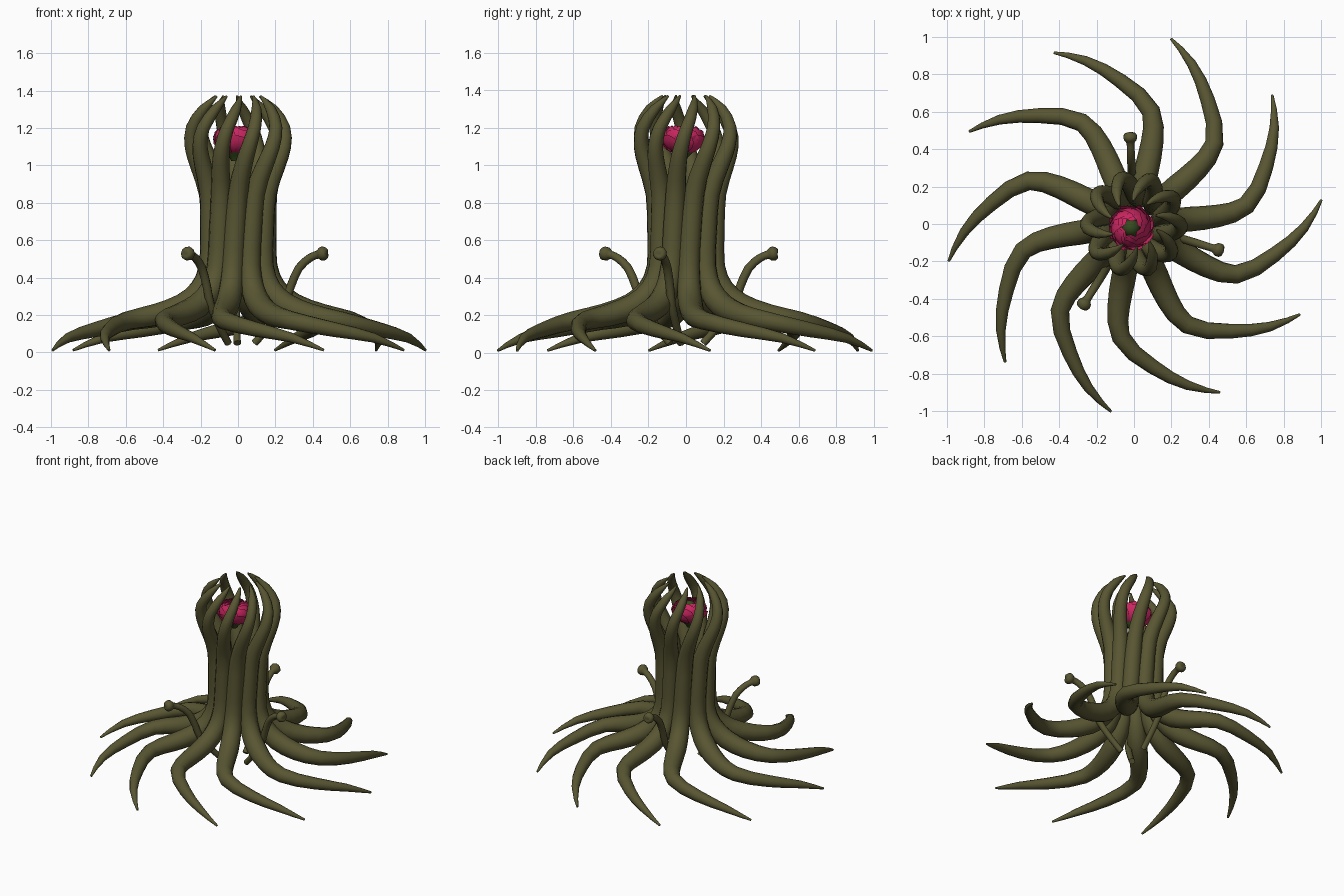
import bpy, bmesh, math, random
from mathutils import Vector

if "Cube" in bpy.data.objects:
    bpy.data.objects.remove(bpy.data.objects["Cube"])

random.seed(4)


def material(name, rgb):
    m = bpy.data.materials.new(name)
    m.diffuse_color = (*rgb, 1)
    m.use_nodes = True
    m.node_tree.nodes["Principled BSDF"].inputs["Base Color"].default_value = m.diffuse_color
    return m


VINE = material("vine_green", (0.098, 0.092, 0.032))
PINK = material("petal_pink", (0.60, 0.02, 0.12))
GREEN = material("leaf_green", (0.035, 0.07, 0.012))


def polar(r, deg, z):
    a = math.radians(deg)
    return Vector((r * math.cos(a), r * math.sin(a), z))


def finish(name, bm, mat, angle=60):
    bmesh.ops.recalc_face_normals(bm, faces=bm.faces)
    me = bpy.data.meshes.new(name)
    bm.to_mesh(me)
    bm.free()
    me.materials.append(mat)
    ob = bpy.data.objects.new(name, me)
    bpy.context.collection.objects.link(ob)
    bpy.context.view_layer.objects.active = ob
    ob.select_set(True)
    bpy.ops.object.shade_smooth_by_angle(angle=math.radians(angle))
    ob.select_set(False)
    return ob


def resample(keys, steps):
    """Catmull-Rom through rows of numbers."""
    out = []
    for i in range(len(keys) - 1):
        p = [keys[max(i - 1, 0)], keys[i], keys[i + 1], keys[min(i + 2, len(keys) - 1)]]
        for s in range(steps):
            t = s / steps
            out.append([0.5 * (2 * b + (c - a) * t + (2 * a - 5 * b + 4 * c - d) * t * t
                               + (3 * b - a - 3 * c + d) * t ** 3) for a, b, c, d in zip(*p)])
    return out + [list(keys[-1])]


def tube(name, points, radii, mat, sides=12):
    bm = bmesh.new()
    rings, normal = [], Vector((0.31, 0.2, 0.9))
    for i, (p, r) in enumerate(zip(points, radii)):
        t = (points[min(i + 1, len(points) - 1)] - points[max(i - 1, 0)]).normalized()
        normal = (normal - t * normal.dot(t)).normalized()
        side = t.cross(normal)
        rings.append([bm.verts.new(p + r * (normal * math.cos(k * math.tau / sides)
                                            + side * math.sin(k * math.tau / sides)))
                      for k in range(sides)])
    for a, b in zip(rings, rings[1:]):
        for k in range(sides):
            bm.faces.new((a[k], a[(k + 1) % sides], b[(k + 1) % sides], b[k]))
    bm.faces.new(rings[0])
    bm.faces.new(rings[-1])
    return finish(name, bm, mat)


# Vines: rows of (radius from axis, turn, height, thickness) from ground tip to crown tip
vine = [(1.01, 38, 0.012, 0.007), (0.91, 29.5, 0.078, 0.026), (0.77, 18.5, 0.122, 0.040),
        (0.61, 4.5, 0.170, 0.050), (0.45, 0.5, 0.200, 0.060), (0.30, 0, 0.250, 0.066),
        (0.20, 0, 0.335, 0.064), (0.152, 1, 0.46, 0.060), (0.150, 5, 0.65, 0.058),
        (0.162, 11, 0.85, 0.054), (0.212, 19, 1.00, 0.047), (0.245, 25, 1.10, 0.041),
        (0.246, 32, 1.20, 0.035), (0.192, 42, 1.30, 0.027), (0.125, 52, 1.37, 0.006)]
tip_angles = (7.3, 43, 78.7, 115, 150.7, 191.3, 227, 263, 297, 331.4)
for n, tip in enumerate(tip_angles):
    rows = resample(vine, 2)
    tube(f"vine_{n + 1}", [polar(r, a + tip - 38, z) for r, a, z, w in rows],
         [w for *_, w in rows], VINE)

# Three thin stalks with knob ends
stalk = [(0.09, 0.05, 0.020), (0.17, 0.14, 0.021), (0.25, 0.25, 0.022), (0.285, 0.35, 0.023),
         (0.33, 0.45, 0.023), (0.39, 0.505, 0.022), (0.43, 0.522, 0.022), (0.445, 0.525, 0.034),
         (0.465, 0.53, 0.038), (0.48, 0.535, 0.028), (0.485, 0.535, 0.012)]
for n, (a, reach) in enumerate(((92.5, 1.01), (-17, 1.03), (-122, 1.1))):
    rows = resample(stalk, 2)
    tube(f"stalk_{n + 1}", [polar(r * reach, a, z) for r, z, w in rows],
         [w for *_, w in rows], VINE, 10)

# Blossom: overlapping cupped petals in layers
CENTRE = Vector((-0.015, -0.02, 1.142))


def petal(bm, radius, turn, width, low, high, lean):
    cols, rows = 6, 5
    grid = []
    for j in range(rows + 1):
        v = j / rows
        line = []
        for i in range(cols + 1):
            u = i / cols * 2 - 1
            lat = math.radians(low + (high - low - 12 * u * u) * v)
            lon = turn + u * width * (0.45 + 0.55 * math.sin(math.pi * (0.1 + 0.65 * v)))
            r = radius * (1 + lean * v * v + 0.06 * u) + random.uniform(-0.003, 0.003) * v
            p = polar(r * math.cos(lat), lon, r * math.sin(lat) * 0.78)
            line.append(bm.verts.new(CENTRE + p))
        grid.append(line)
    for j in range(rows):
        for i in range(cols):
            bm.faces.new((grid[j][i], grid[j][i + 1], grid[j + 1][i + 1], grid[j + 1][i]))


layers = [(0.107, 8, 32, -75, 12, 0.12), (0.104, 8, 32, -60, 34, 0.10),
          (0.100, 8, 32, -40, 50, 0.08), (0.094, 7, 34, -30, 60, 0.06),
          (0.085, 6, 36, -20, 66, 0.04)]
for n, (radius, count, width, low, high, lean) in enumerate(layers):
    bm = bmesh.new()
    for k in range(count):
        petal(bm, radius, 360 * (k + 0.37 * n) / count, width, low, high, lean)
    finish(f"petal_layer_{n + 1}", bm, PINK, 40)

# Green blossom heart
bm = bmesh.new()
bmesh.ops.create_uvsphere(bm, u_segments=16, v_segments=8, radius=0.048)
bmesh.ops.translate(bm, verts=bm.verts, vec=CENTRE + Vector((0, 0, 0.02)))
finish("blossom_heart", bm, GREEN)

# Green cup under the blossom
tube("blossom_cup", [CENTRE + Vector((0, 0, z)) for z in (-0.12, -0.10, -0.08, -0.06)],
     [0.02, 0.03, 0.05, 0.065], GREEN, 12)
